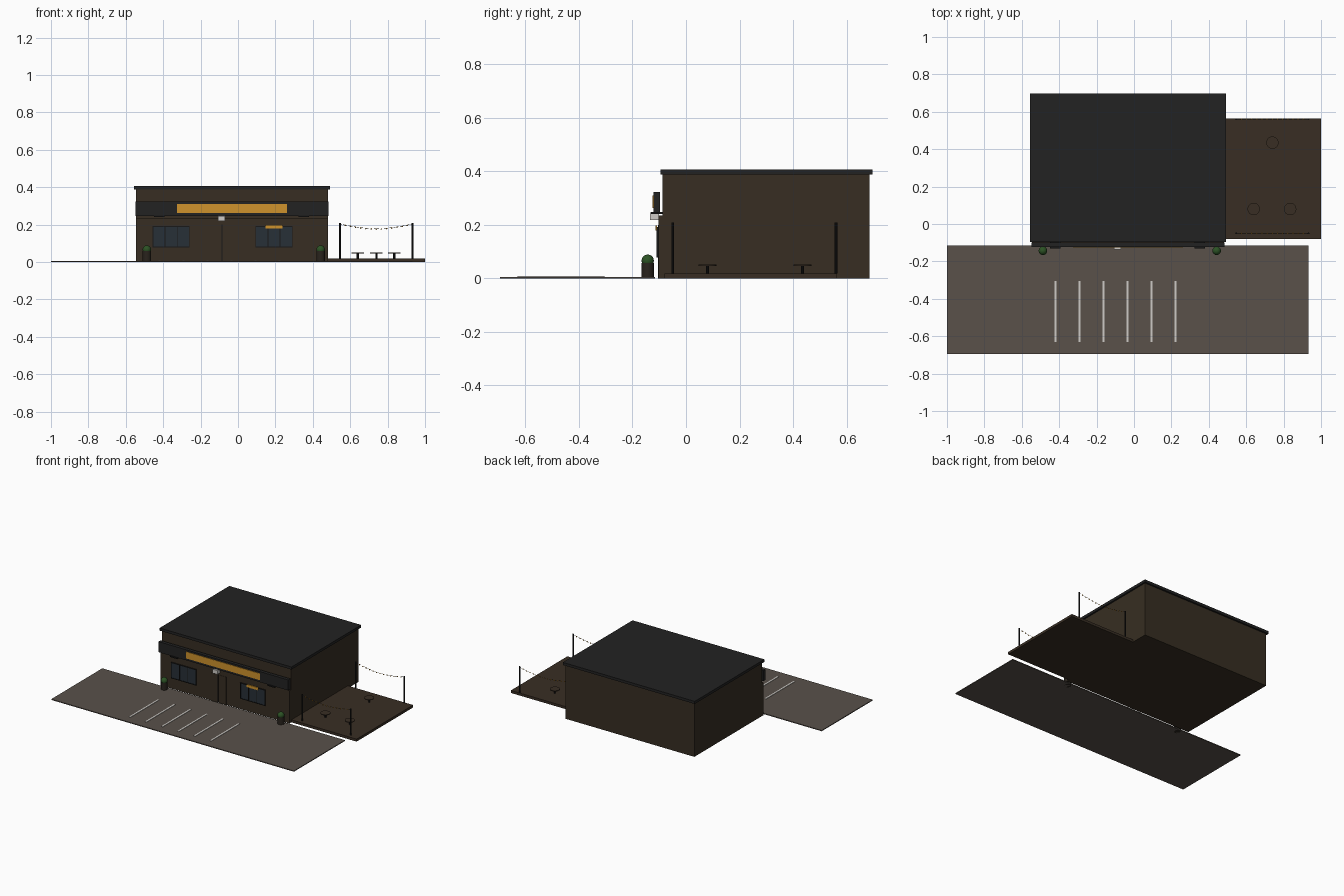
import bpy
import math

cube = bpy.data.objects.get("Cube")
if cube:
    bpy.data.objects.remove(cube, do_unlink=True)


def material(name, r, g, b):
    m = bpy.data.materials.new(name)
    m.use_nodes = True
    m.diffuse_color = (r, g, b, 1)
    m.node_tree.nodes["Principled BSDF"].inputs["Base Color"].default_value = (r, g, b, 1)
    return m


WALL = material("dark brown wall", 0.038, 0.027, 0.016)
DECK = material("brown decking", 0.040, 0.027, 0.017)
ROAD = material("grey brown paving", 0.100, 0.082, 0.068)
ROOF = material("charcoal roof", 0.016, 0.016, 0.016)
BLACK = material("black metal", 0.009, 0.009, 0.009)
GLASS = material("blue grey glass", 0.020, 0.029, 0.038)
AMBER = material("amber", 0.62, 0.29, 0.025)
WHITE = material("off white", 0.62, 0.60, 0.57)
GREEN = material("leaf green", 0.025, 0.085, 0.018)
POT = material("planter brown", 0.022, 0.017, 0.012)


def finish(name, mat, smooth=False):
    ob = bpy.context.object
    ob.name = name
    ob.data.materials.append(mat)
    if smooth:
        bpy.ops.object.shade_smooth_by_angle()
    return ob


def box(name, mat, x, y, z):
    """Box from (min, max) pairs on each axis."""
    bpy.ops.mesh.primitive_cube_add(size=1, location=[sum(p) / 2 for p in (x, y, z)])
    bpy.context.object.scale = [p[1] - p[0] for p in (x, y, z)]
    bpy.ops.object.transform_apply(location=False, rotation=False, scale=True)
    return finish(name, mat)


def cylinder(name, mat, x, y, z, radius, sides=16):
    bpy.ops.mesh.primitive_cylinder_add(vertices=sides, radius=radius, depth=z[1] - z[0],
                                        location=(x, y, sum(z) / 2))
    return finish(name, mat, True)


# Building shell
box("building_walls", WALL, (-0.546, 0.481), (-0.087, 0.685), (0, 0.39))
box("roof_slab", ROOF, (-0.557, 0.492), (-0.095, 0.697), (0.388, 0.407))
box("front_facade", WALL, (-0.546, 0.481), (-0.102, -0.08), (0, 0.235))

# Fascia with sign and downlights
box("fascia_board", ROOF, (-0.548, 0.485), (-0.122, -0.098), (0.246, 0.322))
box("main_sign", AMBER, (-0.326, 0.262), (-0.126, -0.12), (0.262, 0.31))
for side, x in (("right", -0.422), ("left", 0.352)):
    box(side + "_fascia_bracket", BLACK, (x - 0.028, x + 0.028), (-0.13, -0.083), (0.24, 0.248))
box("hanging_sign", WHITE, (-0.108, -0.07), (-0.135, -0.1), (0.218, 0.246))

# Double door
box("entrance_door", WALL, (-0.15, -0.022), (-0.104, -0.1), (0.0, 0.2))
box("door_seam", BLACK, (-0.088, -0.084), (-0.105, -0.1), (0.0, 0.2))

# Windows
for side, left, right in (("right", -0.455, -0.26), ("left", 0.095, 0.29)):
    box(side + "_window_glass", GLASS, (left, right), (-0.107, -0.1), (0.08, 0.19))
    for i in range(4):
        x = left + (right - left) * i / 3
        box(side + "_window_mullion", BLACK, (x - 0.002, x + 0.002), (-0.11, -0.1), (0.078, 0.192))
    for z in (0.08, 0.19):
        box(side + "_window_rail", BLACK, (left, right), (-0.11, -0.1), (z - 0.002, z + 0.002))
box("window_sign", AMBER, (0.148, 0.238), (-0.114, -0.108), (0.178, 0.197))

# Planters with clipped shrubs
for side, x in (("right", -0.487), ("left", 0.442)):
    cylinder(side + "_planter", POT, x, -0.143, (0, 0.058), 0.023)
    bpy.ops.mesh.primitive_uv_sphere_add(segments=16, ring_count=10, radius=0.023,
                                         location=(x, -0.143, 0.066))
    finish(side + "_shrub", GREEN, True)

# Parking area
box("parking_lot", ROAD, (-1.0, 0.932), (-0.695, -0.115), (0, 0.006))
for i in range(6):
    x = -0.42 + i * 0.1285
    box("parking_line", WHITE, (x - 0.006, x + 0.006), (-0.63, -0.305), (0.005, 0.009))

# Side terrace and tables
box("terrace_deck", DECK, (0.481, 1.0), (-0.08, 0.563), (0, 0.018))
for x, y in ((0.74, 0.435), (0.64, 0.08), (0.835, 0.08)):
    cylinder("table_stem", BLACK, x, y, (0.018, 0.047), 0.006, 8)
    cylinder("table_top", DECK, x, y, (0.046, 0.051), 0.033, 24)

# Posts with sagging light strings
START, END = 0.546, 0.933
for y in (-0.05, 0.56):
    for x in (START, END):
        cylinder("light_post", BLACK, x, y, (0.018, 0.208), 0.005, 8)
    curve = bpy.data.curves.new("light_string", "CURVE")
    curve.dimensions = "3D"
    curve.bevel_depth = 0.0007
    curve.bevel_resolution = 0
    line = curve.splines.new("POLY")
    count = 15
    line.points.add(count - 1)
    for i in range(count):
        t = i / (count - 1)
        x = START + (END - START) * t
        z = 0.203 - 0.025 * math.sin(math.pi * t)
        line.points[i].co = (x, y, z, 1)
        if 0 < i < count - 1:
            bpy.ops.mesh.primitive_ico_sphere_add(subdivisions=1, radius=0.0045,
                                                  location=(x, y, z - 0.002))
            finish("light_bulb", AMBER)
    string = bpy.data.objects.new("light_string", curve)
    curve.materials.append(BLACK)
    bpy.context.collection.objects.link(string)
